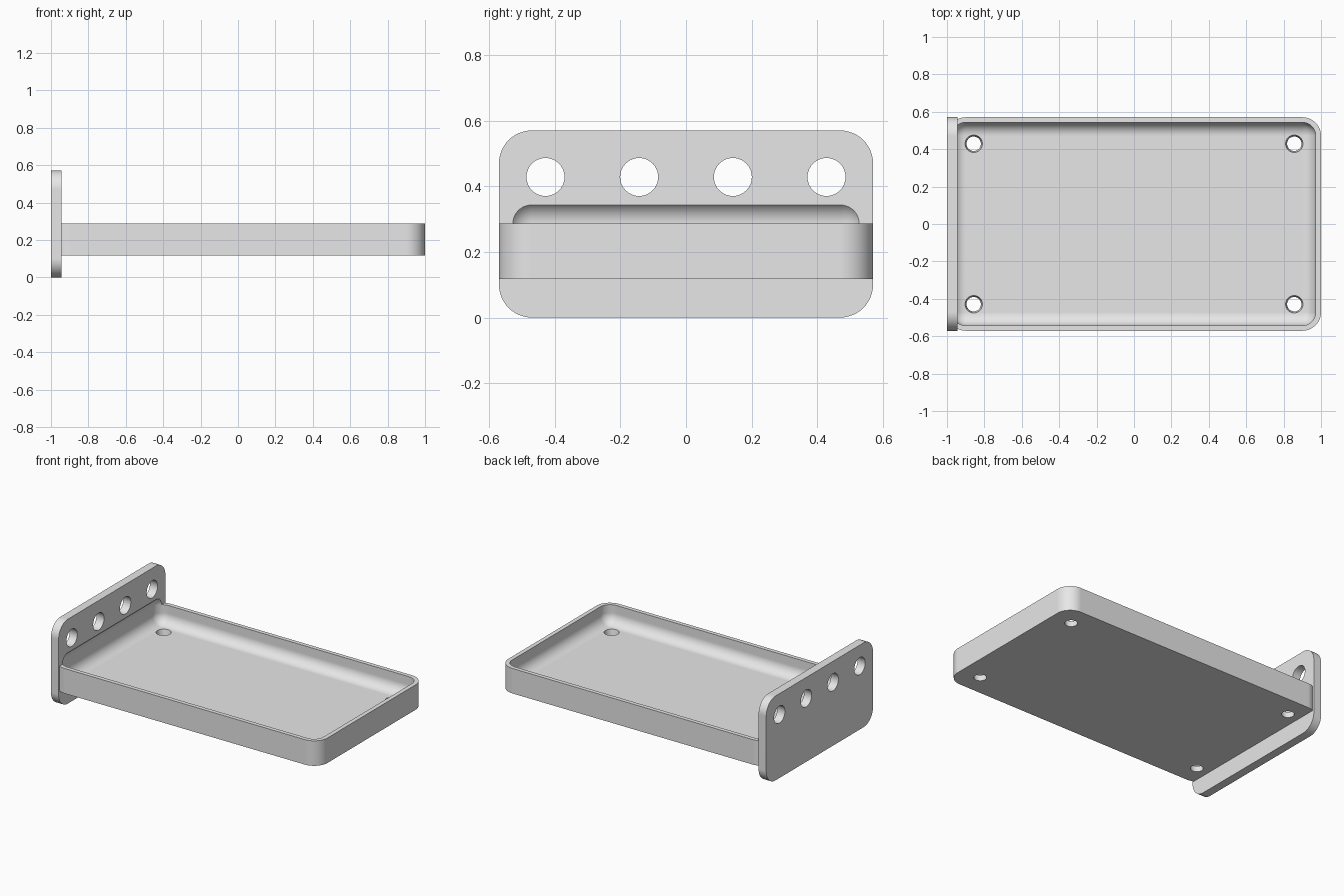
import bpy, bmesh
from math import pi
from mathutils import Matrix, Vector

cube = bpy.data.objects.get("Cube")
if cube:
    bpy.data.objects.remove(cube, do_unlink=True)

grey = bpy.data.materials.new("light_grey")
grey.use_nodes = True
grey.diffuse_color = (0.8, 0.8, 0.8, 1)
grey.node_tree.nodes["Principled BSDF"].inputs["Base Color"].default_value = (0.8, 0.8, 0.8, 1)


def make_object(name, bm):
    bmesh.ops.recalc_face_normals(bm, faces=bm.faces)
    mesh = bpy.data.meshes.new(name)
    bm.to_mesh(mesh)
    bm.free()
    mesh.materials.append(grey)
    obj = bpy.data.objects.new(name, mesh)
    bpy.context.collection.objects.link(obj)
    return obj


def rounded_box(name, low, high, radius, axis=None, segments=12):
    """Box between two corners; rounds edges along one axis, or all edges."""
    low, high = Vector(low), Vector(high)
    bm = bmesh.new()
    bmesh.ops.create_cube(bm, size=1)
    size = high - low
    bmesh.ops.transform(bm, verts=bm.verts,
                        matrix=Matrix.Translation((low + high) / 2) @ Matrix.Diagonal((*size, 1)))
    edges = [e for e in bm.edges if axis is None
             or abs((e.verts[0].co - e.verts[1].co)[axis]) > 1e-4]
    bmesh.ops.bevel(bm, geom=edges, offset=radius, segments=segments,
                    profile=0.5, affect='EDGES', clamp_overlap=False)
    return make_object(name, bm)


def round_cutter(name, center, r_low, r_high, depth, turn=Matrix()):
    bm = bmesh.new()
    bmesh.ops.create_cone(bm, cap_ends=True, segments=40, radius1=r_low, radius2=r_high,
                          depth=depth, matrix=Matrix.Translation(center) @ turn)
    return make_object(name, bm)


def combine(target, other, operation):
    bpy.context.view_layer.objects.active = target
    mod = target.modifiers.new("cut", 'BOOLEAN')
    mod.operation, mod.solver, mod.object = operation, 'EXACT', other
    bpy.ops.object.modifier_apply(modifier=mod.name)
    bpy.data.objects.remove(other, do_unlink=True)


# Upright end plate joined with the tray body
body = rounded_box("tray_with_end_plate", (-1, -0.571, 0), (-0.943, 0.571, 0.571), 0.1, axis=0)
tray = rounded_box("tray_body", (-0.998, -0.571, 0.118), (1, 0.571, 0.287), 0.1, axis=2)
combine(body, tray, 'UNION')

# Soft-edged hollow, which also scoops a shallow recess in the plate
hollow = rounded_box("hollow", (-0.971, -0.543, 0.161), (0.971, 0.543, 0.358), 0.071)
combine(body, hollow, 'DIFFERENCE')

# Four holes through the plate
sideways = Matrix.Rotation(pi / 2, 4, 'Y')
for y in (-0.429, -0.143, 0.143, 0.429):
    combine(body, round_cutter("plate_hole", (-0.97, y, 0.429), 0.058, 0.058, 0.2, sideways),
            'DIFFERENCE')

# Tapered holes through the tray floor
for x in (-0.857, 0.857):
    for y in (-0.429, 0.429):
        combine(body, round_cutter("floor_hole", (x, y, 0.14), 0.037, 0.048, 0.06), 'DIFFERENCE')

# Smooth fillets with crisp flat faces
bpy.ops.object.select_all(action='DESELECT')
body.select_set(True)
bpy.context.view_layer.objects.active = body
bpy.ops.object.shade_smooth_by_angle(angle=pi / 6)
weighted = body.modifiers.new("flat_face_normals", 'WEIGHTED_NORMAL')
weighted.keep_sharp = True
